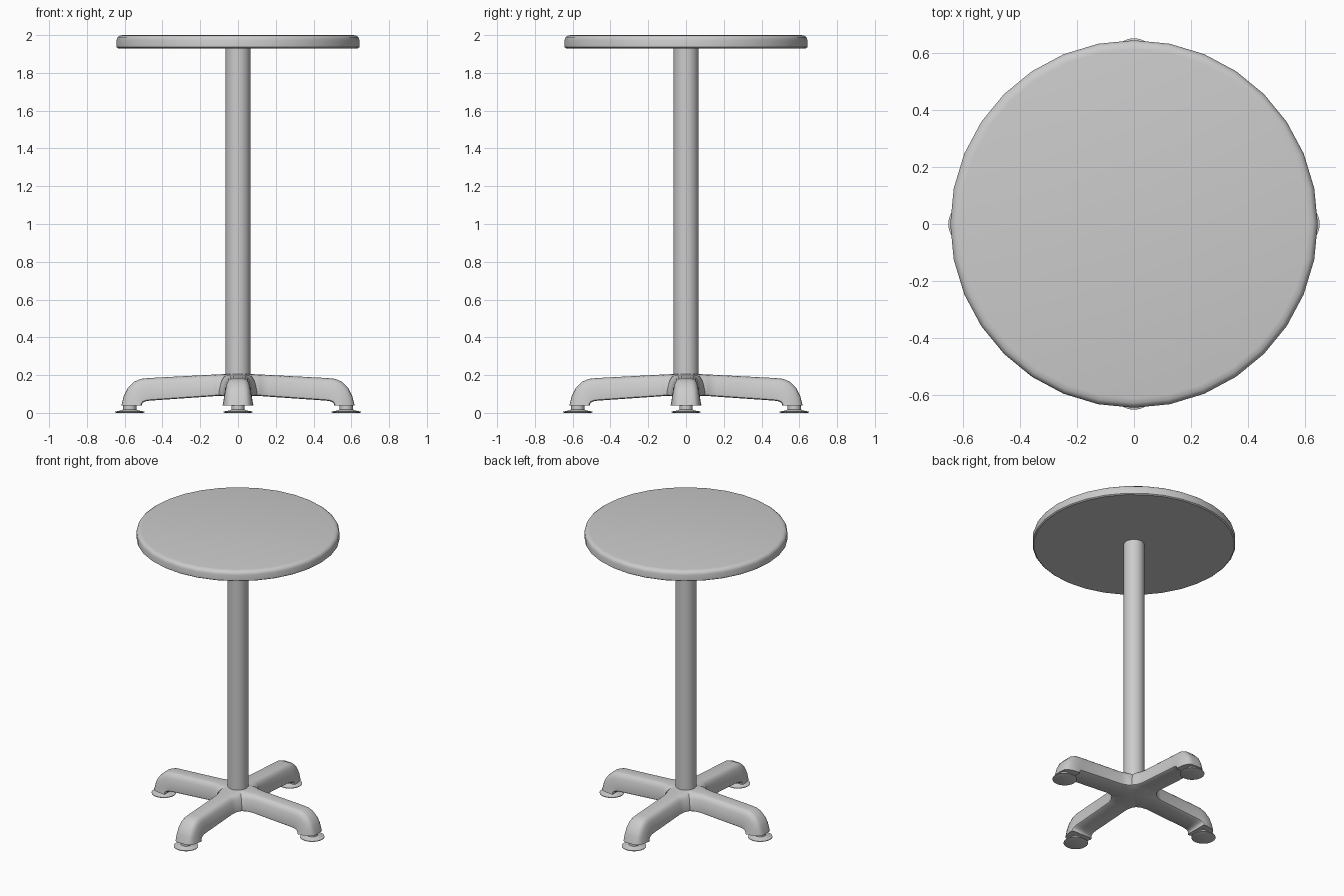
import bpy, bmesh, math
from mathutils import Vector

if "Cube" in bpy.data.objects:
    bpy.data.objects.remove(bpy.data.objects["Cube"])

grey = bpy.data.materials.new("grey metal")
grey.diffuse_color = (0.6, 0.6, 0.6, 1)
grey.use_nodes = True
grey.node_tree.nodes["Principled BSDF"].inputs["Base Color"].default_value = grey.diffuse_color


def finish(bm, name, angle=35):
    bmesh.ops.remove_doubles(bm, verts=bm.verts, dist=1e-5)
    bmesh.ops.recalc_face_normals(bm, faces=bm.faces)
    me = bpy.data.meshes.new(name)
    bm.to_mesh(me)
    bm.free()
    me.materials.append(grey)
    ob = bpy.data.objects.new(name, me)
    bpy.context.collection.objects.link(ob)
    bpy.ops.object.select_all(action='DESELECT')
    ob.select_set(True)
    bpy.context.view_layer.objects.active = ob
    bpy.ops.object.shade_smooth_by_angle(angle=math.radians(angle))
    return ob


def lathe(name, profile, sides, centre=(0, 0)):
    """Turn a (radius, z) profile around a vertical axis, capping both ends."""
    bm = bmesh.new()
    rings = []
    for r, z in profile:
        rings.append([bm.verts.new((centre[0] + r * math.cos(math.tau * i / sides),
                                    centre[1] + r * math.sin(math.tau * i / sides), z))
                      for i in range(sides)])
    for a, b in zip(rings, rings[1:]):
        for i in range(sides):
            j = (i + 1) % sides
            bm.faces.new((a[i], a[j], b[j], b[i]))
    bm.faces.new(rings[0][::-1])
    bm.faces.new(rings[-1])
    return finish(bm, name)


# round top with a softened upper edge
lathe("table_top", [(0.635, 1.93), (0.643, 1.936), (0.643, 1.975), (0.638, 1.989),
                    (0.627, 1.997), (0.61, 2.0)], 32)

# column
lathe("column", [(0.066, 0.15), (0.066, 1.935)], 32)

# leg stations: underside x, z; upper side x, z; half width
STATIONS = [
    (0.00, 0.092, 0.00, 0.210, 0.105),
    (0.10, 0.090, 0.10, 0.204, 0.102),
    (0.12, 0.089, 0.12, 0.203, 0.086),
    (0.16, 0.086, 0.16, 0.201, 0.075),
    (0.45, 0.066, 0.48, 0.184, 0.073),
    (0.475, 0.064, 0.515, 0.180, 0.074),
    (0.49, 0.061, 0.55, 0.165, 0.075),
    (0.502, 0.056, 0.585, 0.130, 0.077),
    (0.508, 0.049, 0.605, 0.090, 0.079),
    (0.51, 0.038, 0.618, 0.038, 0.082),
]
# half cross-section: width factor, position from underside to upper side
SECTION = [(0.9, 0.0), (0.98, 0.04), (1.0, 0.12), (0.93, 0.45), (0.84, 0.72),
           (0.72, 0.88), (0.56, 0.97), (0.35, 1.0)]
LOOP = SECTION + [(-w, t) for w, t in reversed(SECTION)]


def leg(name, angle):
    bm = bmesh.new()
    c, s = math.cos(angle), math.sin(angle)
    rings = []
    for bx, bz, tx, tz, half in STATIONS:
        ring = []
        for w, t in LOOP:
            x, y, z = bx + (tx - bx) * t, w * half, bz + (tz - bz) * t
            ring.append(bm.verts.new(Vector((x * c - y * s, x * s + y * c, z))))
        rings.append(ring)
    n = len(LOOP)
    for a, b in zip(rings, rings[1:]):
        for i in range(n):
            j = (i + 1) % n
            bm.faces.new((a[i], a[j], b[j], b[i]))
    bm.faces.new(rings[-1])
    bm.faces.new(rings[0][::-1])
    return finish(bm, name, 40)


# four legs, each with an adjustable foot
for k, side in enumerate(("right", "back", "left", "front")):
    ang = k * math.pi / 2
    leg(side + "_leg", ang)
    lathe(side + "_foot", [(0.07, 0.0), (0.077, 0.003), (0.077, 0.007), (0.045, 0.013),
                           (0.035, 0.018), (0.035, 0.045)], 24,
          (0.573 * math.cos(ang), 0.573 * math.sin(ang)))
